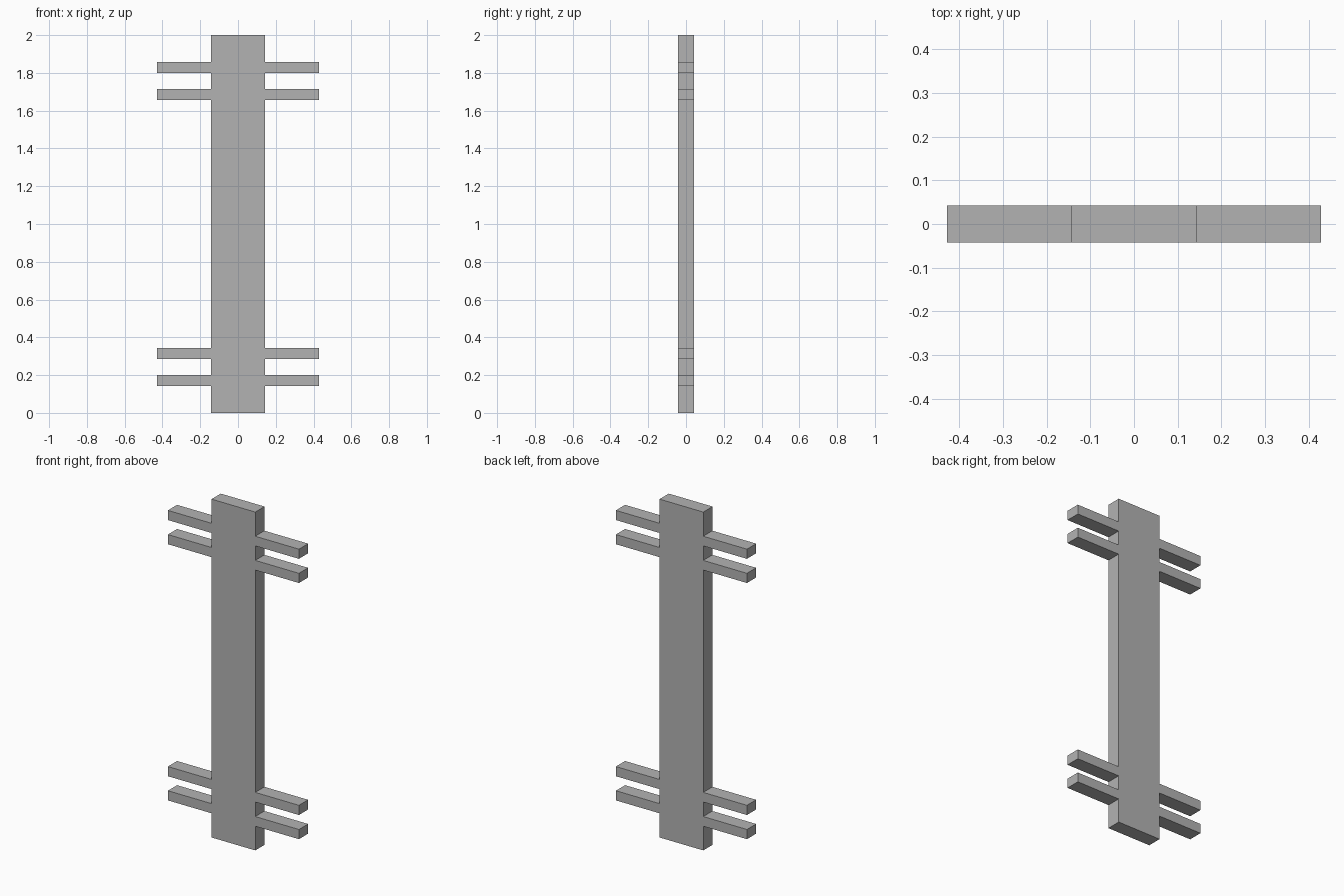
import bpy

cube = bpy.data.objects.get("Cube")
if cube:
    bpy.data.objects.remove(cube, do_unlink=True)

U = 1 / 7            # layout module
DEPTH = 0.6 * U
HEIGHT = 14 * U

grey = bpy.data.materials.new("plain_grey")
grey.use_nodes = True
grey.diffuse_color = (0.45, 0.45, 0.45, 1)
grey.node_tree.nodes["Principled BSDF"].inputs["Base Color"].default_value = grey.diffuse_color


def box(name, centre, size):
    bpy.ops.mesh.primitive_cube_add(size=1, location=centre)
    obj = bpy.context.object
    obj.name = name
    obj.scale = size
    bpy.ops.object.transform_apply(location=False, rotation=False, scale=True)
    obj.data.materials.append(grey)
    return obj


# Upright board
box("board", (0, 0, HEIGHT / 2), (2 * U, DEPTH, HEIGHT))

# Paired arms near the bottom and top, on both sides
for side, sx in (("left", 1), ("right", -1)):
    for level, offset in (("outer", 1.2 * U), ("inner", 2.2 * U)):
        for end, z in (("lower", offset), ("upper", HEIGHT - offset)):
            box(f"{end}_{level}_arm_{side}", (sx * 2 * U, 0, z), (2 * U, DEPTH, 0.4 * U))
